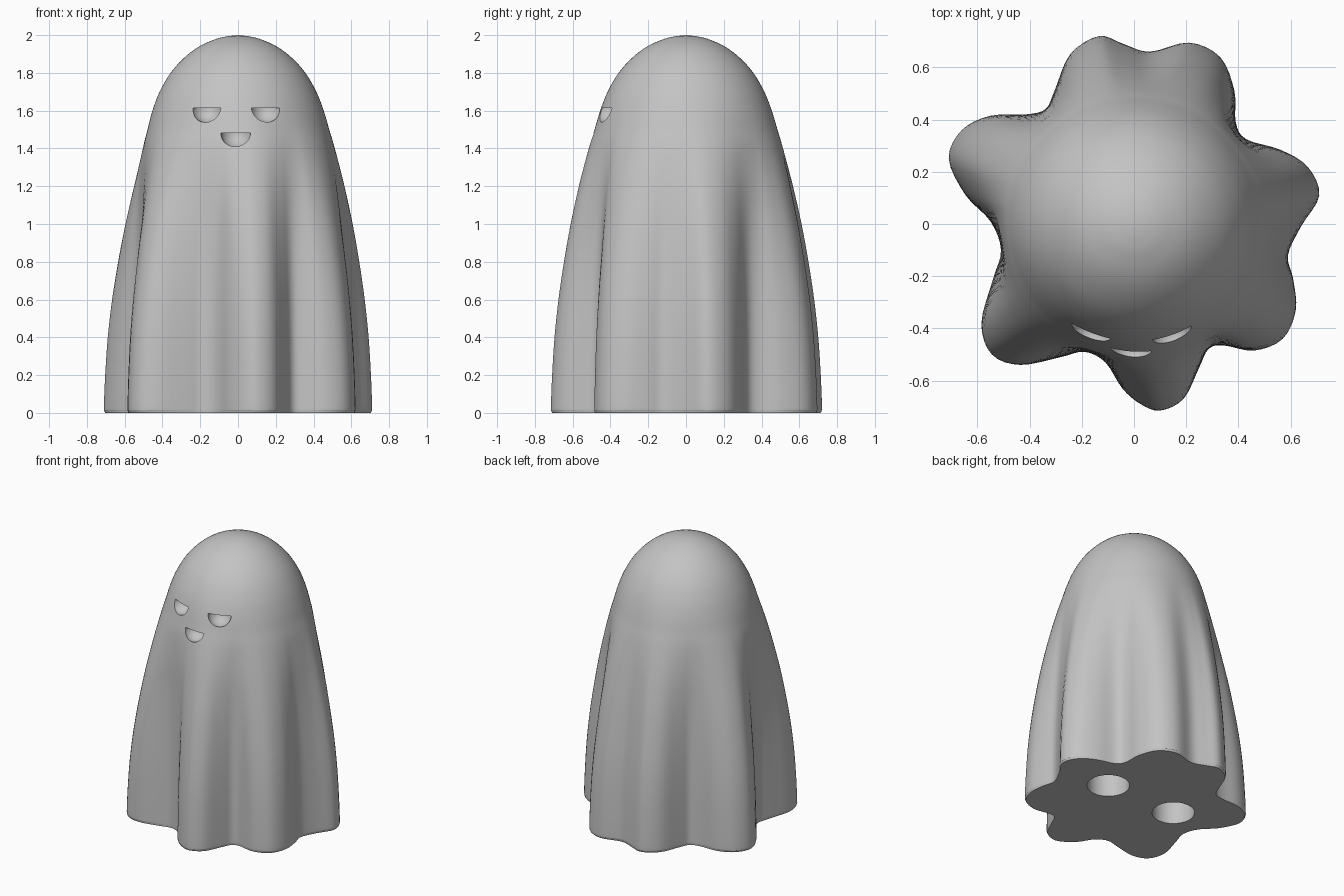
import bpy
import bmesh
import math
from mathutils import Vector, Matrix

default = bpy.data.objects.get("Cube")
if default:
    bpy.data.objects.remove(default, do_unlink=True)

grey = bpy.data.materials.new("sheet_grey")
grey.use_nodes = True
shade = (0.55, 0.55, 0.55, 1)
grey.diffuse_color = shade
grey.node_tree.nodes["Principled BSDF"].inputs["Base Color"].default_value = shade


def make_object(name, bm):
    """Turn a bmesh into a linked object with the sheet material."""
    bmesh.ops.recalc_face_normals(bm, faces=bm.faces)
    mesh = bpy.data.meshes.new(name)
    bm.to_mesh(mesh)
    bm.free()
    mesh.materials.append(grey)
    obj = bpy.data.objects.new(name, mesh)
    bpy.context.scene.collection.objects.link(obj)
    return obj


def smooth_curve(points, steps, closed):
    """Catmull-Rom samples through the points."""
    pts = [Vector(p) for p in points]
    count = len(pts)

    def at(i):
        return pts[i % count] if closed else pts[max(0, min(count - 1, i))]

    out = []
    for i in range(count if closed else count - 1):
        a, b, c, d = at(i - 1), at(i), at(i + 1), at(i + 2)
        for s in range(steps):
            u = s / steps
            out.append(b + (c - a) * (u / 2)
                       + (a * 2 - b * 5 + c * 4 - d) * (u * u / 2)
                       + (b * 3 - a - c * 3 + d) * (u ** 3 / 2))
    if not closed:
        out.append(pts[-1])
    return out


# Wavy hem outline, in hundredths, counter-clockwise from the front fold
hem = [(10, -71.5), (19, -67), (25, -55), (28.5, -48), (34, -46.5), (46, -48.5),
       (57, -44), (62, -33), (61, -21), (59, -12), (64, -1), (71, 11),
       (66.5, 22), (56, 28.5), (43, 32.5), (39, 39), (38.5, 51), (33, 64),
       (21, 69.5), (6, 66), (-4, 69), (-13.5, 72), (-24.5, 65), (-30.5, 51),
       (-34, 44), (-41.5, 42), (-55, 41.5), (-66, 36), (-71, 25), (-64.5, 11),
       (-55, 1), (-51, -10), (-54, -21), (-58.5, -38), (-54.5, -50), (-43.5, -54),
       (-28, -51), (-19, -49), (-11, -53), (-4.5, -63), (2.5, -69)]
outline = [p / 100 for p in smooth_curve(hem, 4, True)]

# Body profile: height, round radius, strength of the folds
profile = [(0, 0.49, 0.97), (0.01, 0.5, 0.99), (0.035, 0.51, 1), (0.2, 0.51, 0.97),
           (0.4, 0.51, 0.91), (0.6, 0.51, 0.81), (0.8, 0.51, 0.67), (1, 0.51, 0.5),
           (1.2, 0.51, 0.29), (1.4, 0.495, 0.1), (1.5, 0.476, 0.04), (1.6, 0.452, 0.01),
           (1.7, 0.415, 0), (1.8, 0.357, 0), (1.88, 0.285, 0), (1.94, 0.205, 0),
           (1.98, 0.115, 0), (1.995, 0.05, 0)]

# Draped body
bm = bmesh.new()
rings = []
for z, radius, fold in smooth_curve(profile, 4, False):
    ring = []
    for p in outline:
        q = p.normalized() * radius * (1 - fold) + p * fold
        ring.append(bm.verts.new((q.x, q.y, z)))
    rings.append(ring)
total = len(outline)
for low, high in zip(rings, rings[1:]):
    for i in range(total):
        j = (i + 1) % total
        bm.faces.new((low[i], low[j], high[j], high[i]))
crown = bm.verts.new((0, 0, 2))
for i in range(total):
    bm.faces.new((rings[-1][i], rings[-1][(i + 1) % total], crown))
bm.faces.new(rings[0][::-1])
body = make_object("ghost_body", bm)


def carve(cutter):
    """Subtract a hidden cutter from the body."""
    cutter.hide_render = True
    cutter.hide_set(True)
    mod = body.modifiers.new(cutter.name, "BOOLEAN")
    mod.operation = "DIFFERENCE"
    mod.solver = "EXACT"
    mod.object = cutter
    bpy.context.view_layer.objects.active = body
    bpy.ops.object.modifier_apply(modifier=mod.name)
    bpy.data.objects.remove(cutter, do_unlink=True)


# Eyes and mouth: scooped half bowls with a flat top
for name, x, y, z in (("right_eye", -0.167, -0.418, 1.615),
                      ("left_eye", 0.147, -0.424, 1.615),
                      ("mouth", -0.012, -0.478, 1.483)):
    bm = bmesh.new()
    bmesh.ops.create_uvsphere(bm, u_segments=40, v_segments=24, radius=0.079)
    cut = bmesh.ops.bisect_plane(bm, geom=bm.verts[:] + bm.edges[:] + bm.faces[:],
                                 plane_co=(0, 0, 0), plane_no=(0, 0, 1), clear_outer=True)
    rim = [e for e in cut["geom_cut"] if isinstance(e, bmesh.types.BMEdge)]
    rim = rim or [e for e in bm.edges if e.is_boundary]
    bmesh.ops.holes_fill(bm, edges=rim)
    bmesh.ops.translate(bm, verts=bm.verts, vec=(x, y, z))
    carve(make_object(name, bm))

# Two round sockets in the base
for side in (-1, 1):
    bm = bmesh.new()
    bmesh.ops.create_cone(bm, cap_ends=True, segments=48, radius1=0.14, radius2=0.14,
                          depth=0.8, matrix=Matrix.Translation((0.28 * side, 0.07, 0)))
    carve(make_object("base_socket", bm))

bpy.ops.object.select_all(action="DESELECT")
body.select_set(True)
bpy.context.view_layer.objects.active = body
bpy.ops.object.shade_smooth_by_angle(angle=math.radians(35))
